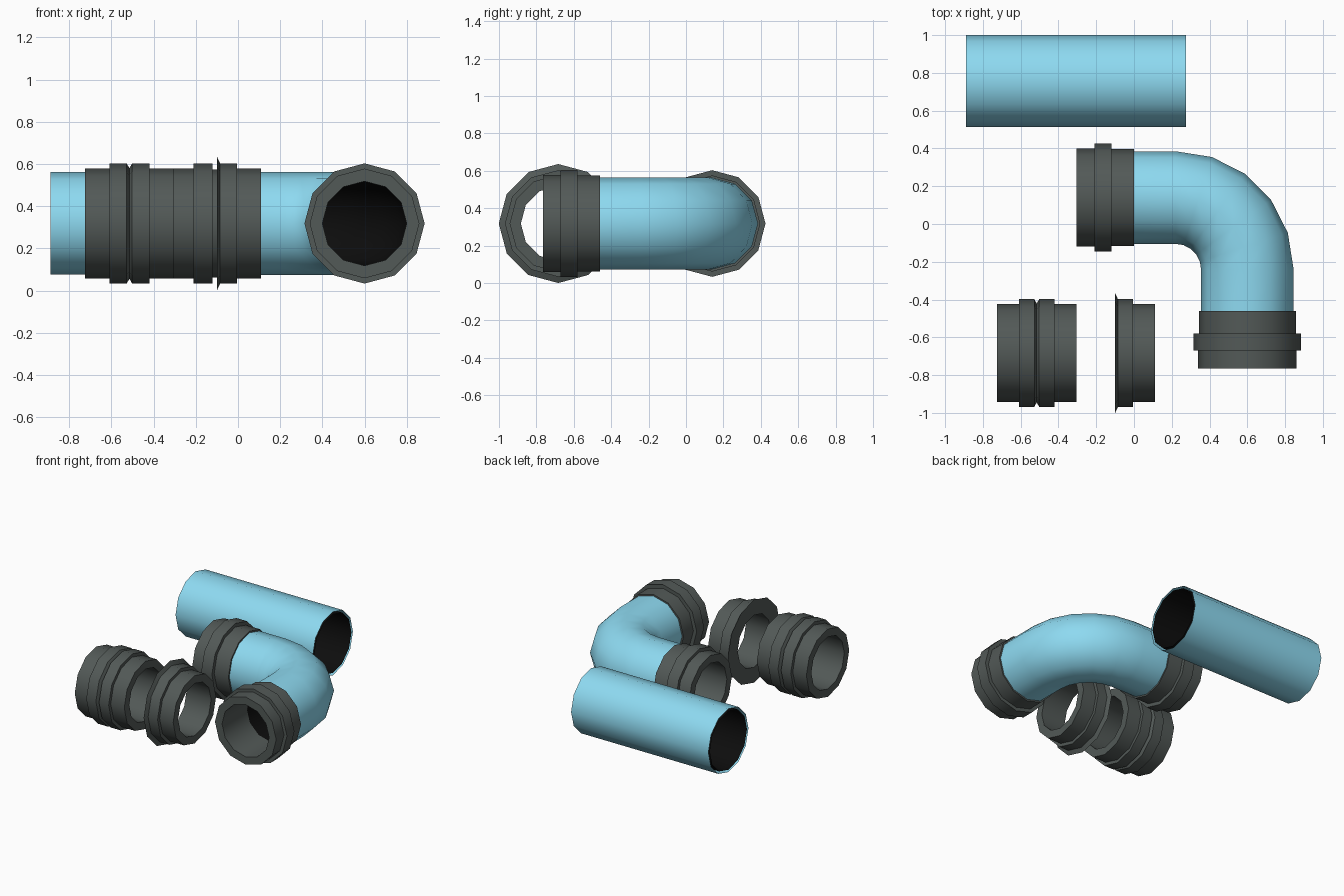
import bpy, bmesh
from math import sin, cos, pi, radians
from mathutils import Vector

if "Cube" in bpy.data.objects:
    bpy.data.objects.remove(bpy.data.objects["Cube"])

SIDES, ZC = 12, 0.318


def material(name, color):
    m = bpy.data.materials.new(name)
    m.diffuse_color = (*color, 1)
    m.use_nodes = True
    m.node_tree.nodes["Principled BSDF"].inputs["Base Color"].default_value = m.diffuse_color
    return m


BLUE = material("blue_plastic", (0.27, 0.70, 0.88))
DARK = material("dark_rubber", (0.085, 0.10, 0.095))
BLACK = material("black_lining", (0.004, 0.004, 0.004))


def skin(name, rings, mat, closed=False, flip=False):
    """Skin a list of (centre, direction angle in XY, radius) rings."""
    bm = bmesh.new()
    loops = []
    for c, ang, r in rings:
        side = Vector((-sin(ang), cos(ang), 0))
        up = Vector((0, 0, 1))
        loops.append([bm.verts.new(Vector(c) + r * (cos(2 * pi * i / SIDES) * side
                      + sin(2 * pi * i / SIDES) * up)) for i in range(SIDES)])
    pairs = list(zip(loops, loops[1:]))
    if closed:
        pairs.append((loops[-1], loops[0]))
    for a, b in pairs:
        for i in range(SIDES):
            j = (i + 1) % SIDES
            bm.faces.new((a[i], a[j], b[j], b[i]))
    if closed:
        bmesh.ops.recalc_face_normals(bm, faces=bm.faces)
    me = bpy.data.meshes.new(name)
    bm.to_mesh(me)
    bm.free()
    me.materials.append(mat)
    ob = bpy.data.objects.new(name, me)
    bpy.context.collection.objects.link(ob)
    bpy.context.view_layer.objects.active = ob
    ob.select_set(True)
    bpy.ops.object.shade_smooth_by_angle(angle=radians(40))
    ob.select_set(False)
    return ob


def turned(name, origin, ang, profile):
    """Closed (distance, radius) profile turned about an axis in the XY plane."""
    d = Vector((cos(ang), sin(ang), 0))
    return skin(name, [(Vector(origin) + t * d, ang, r) for t, r in profile], DARK, closed=True)


def tube(name, path, outer, inner):
    """Open-ended blue tube with a black lining."""
    skin(name, [(p, a, outer) for p, a in path], BLUE)
    skin(name + "_lining", [(p, a, inner) for p, a in path], BLACK)


# straight pipe
tube("straight_pipe", [((-0.89, 0.757, ZC), 0), ((0.275, 0.757, ZC), 0)], 0.243, 0.225)

# elbow pipe: straight, five-step bend, straight
bend = [((0.22 + 0.38 * sin(a), -0.24 + 0.38 * cos(a), ZC), -a)
        for a in (radians(18 * k) for k in range(6))]
tube("elbow_pipe", [((0, 0.14, ZC), 0)] + bend + [((0.6, -0.465, ZC), -pi / 2)], 0.245, 0.2)

# sockets on both elbow ends
socket = [(0, 0.2), (0, 0.257), (0.12, 0.257), (0.12, 0.285), (0.21, 0.285),
          (0.21, 0.26), (0.305, 0.26), (0.305, 0.2)]
turned("elbow_socket_left", (0, 0.14, ZC), pi, socket)
turned("elbow_socket_front", (0.6, -0.46, ZC), -pi / 2, socket)

# double coupling: half profile mirrored about its central groove
half = [(0, 0.262), (0.013, 0.285), (0.095, 0.285), (0.095, 0.26), (0.21, 0.26), (0.21, 0.2)]
turned("double_coupling", (-0.515, -0.683, ZC), 0,
       half + [(-t, r) for t, r in half[:0:-1]])

# flared end ring
turned("flared_ring", (-0.1, -0.683, ZC), 0,
       [(0, 0.2), (0, 0.318), (0.015, 0.285), (0.095, 0.285), (0.095, 0.26),
        (0.21, 0.26), (0.21, 0.2)])
